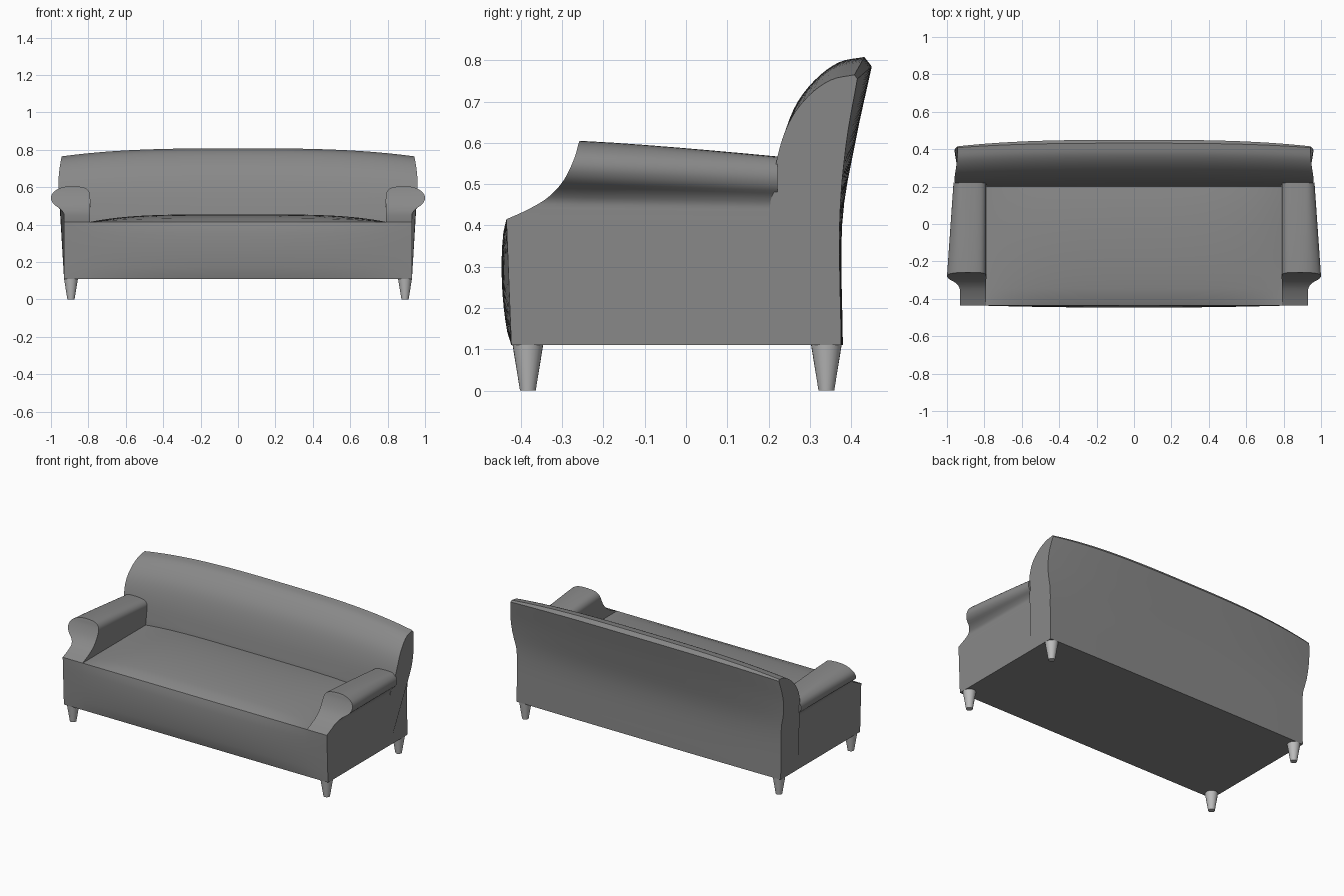
import bpy, bmesh, math
from mathutils import Vector

if "Cube" in bpy.data.objects:
    bpy.data.objects.remove(bpy.data.objects["Cube"])


def make_material(name, value):
    mat = bpy.data.materials.new(name)
    mat.use_nodes = True
    color = (value, value, value, 1)
    mat.diffuse_color = color
    mat.node_tree.nodes["Principled BSDF"].inputs["Base Color"].default_value = color
    return mat


fabric = make_material("grey fabric", 0.25)
leg_paint = make_material("light grey leg", 0.5)


def spline(points, steps=4):
    """Smooth open curve through the given points."""
    pts = [Vector(p) for p in points]
    pts = [2 * pts[0] - pts[1]] + pts + [2 * pts[-1] - pts[-2]]
    out = []
    for a, b, c, d in zip(pts, pts[1:], pts[2:], pts[3:]):
        for i in range(steps):
            t = i / steps
            out.append(0.5 * (2 * b + (c - a) * t + (2 * a - 5 * b + 4 * c - d) * t ** 2
                              + (3 * b - a - 3 * c + d) * t ** 3))
    return out + [pts[-2]]


def loft(name, rings, mat, angle=40):
    """Skin closed rings of equal length and cap both ends."""
    bm = bmesh.new()
    loops = [[bm.verts.new(p) for p in ring] for ring in rings]
    n = len(loops[0])
    for lower, upper in zip(loops, loops[1:]):
        for i in range(n):
            j = (i + 1) % n
            bm.faces.new((lower[i], lower[j], upper[j], upper[i]))
    bm.faces.new(loops[0])
    bm.faces.new(loops[-1])
    bmesh.ops.recalc_face_normals(bm, faces=bm.faces)
    mesh = bpy.data.meshes.new(name)
    bm.to_mesh(mesh)
    bm.free()
    mesh.materials.append(mat)
    obj = bpy.data.objects.new(name, mesh)
    bpy.context.collection.objects.link(obj)
    bpy.ops.object.select_all(action='DESELECT')
    obj.select_set(True)
    bpy.context.view_layer.objects.active = obj
    bpy.ops.object.shade_smooth_by_angle(angle=math.radians(angle))
    return obj


W = 0.93       # half width of the body
SEAT = 0.79    # half width between the arms
FLOOR = 0.11   # underside height
TOP = 0.415    # seat edge height

# Seat base: bowed front and crowned top, swept from side to side
base_x = [-W, -0.86] + [SEAT * math.sin(math.pi * i / 32) for i in range(-16, 17)] + [0.86, W]


def base_ring(x):
    bow = 1 - (abs(x) / W) ** 2.5
    crown = 0.04 * (1 - min(1, abs(x) / SEAT) ** 4)
    ring = [(x, 0.2, FLOOR)]
    for i in range(11):
        v = i / 10
        y = -0.423 - 0.012 * v - 0.017 * bow * math.sin(math.pi * v) ** 0.6
        ring.append((x, y, FLOOR + (TOP - FLOOR) * v))
    for i in range(1, 15):
        v = i / 14
        z = TOP + crown * min(1, math.sin(math.pi * v * 0.9) ** 0.5)
        ring.append((x, -0.435 + 0.635 * v, z))
    return ring


loft("seat_base", [base_ring(x) for x in base_x], fabric)

# Backrest: side and middle profiles blended along the width
rear_side = spline([(0.376, FLOOR), (0.372, 0.40), (0.387, 0.59), (0.415, 0.755)])
rear_mid = spline([(0.380, FLOOR), (0.378, 0.40), (0.410, 0.60), (0.450, 0.785)])
front_side = spline([(0.408, 0.765), (0.35, 0.752), (0.295, 0.712), (0.25, 0.65), (0.22, 0.56), (0.2, 0.42)])
front_mid = spline([(0.432, 0.808), (0.37, 0.795), (0.31, 0.75), (0.26, 0.68), (0.225, 0.57), (0.2, 0.42)])
side = rear_side + front_side + [Vector((0.2, FLOOR))]
middle = rear_mid + front_mid + [Vector((0.2, FLOOR))]


def flare(z):
    if z < 0.44:
        return W
    return W + 0.025 * math.sin(math.pi * min(1, (z - 0.44) / 0.36)) + 0.005 * min(1, (z - 0.44) / 0.1)


def back_ring(u):
    t = 1 - abs(u) ** 3
    ring = []
    for a, b in zip(side, middle):
        p = a.lerp(b, t)
        ring.append((u * flare(a.y), p.x, p.y))
    return ring


loft("backrest", [back_ring(math.sin(math.pi * i / 40)) for i in range(-20, 21)], fabric)

# Rolled arms: rows of height, inner x, outer x and front y
arm_rows = spline([
    (TOP, 0.79, 0.93, -0.435), (0.435, 0.79, 0.93, -0.39), (0.46, 0.79, 0.932, -0.345),
    (0.485, 0.79, 0.952, -0.316), (0.51, 0.79, 0.986, -0.296), (0.54, 0.79, 1.0, -0.28),
    (0.57, 0.793, 0.99, -0.268), (0.592, 0.81, 0.96, -0.262), (0.602, 0.84, 0.928, -0.259),
    (0.605, 0.88, 0.9, -0.258)], 3)


def arm_ring(row, s):
    z, inner, outer, front = row
    ring = []
    # Outer edge runs front to back, inner edge returns
    for i in range(7):
        t = i / 6
        zt = TOP + (z - TOP) * (1 - 0.2 * t ** 1.2)
        ring.append((s * (outer - (outer - W) * 0.5 * t * (outer > W)), front + (0.222 - front) * t, zt))
    return ring + [(s * inner, y, zt) for _, y, zt in reversed(ring)]


for label, s in (("left", 1), ("right", -1)):
    loft(label + "_arm", [arm_ring(r, s) for r in arm_rows], fabric, 50)

# Tapered round legs
for end, y in (("front", -0.383), ("back", 0.34)):
    for label, s in (("left", 1), ("right", -1)):
        rings = [[(s * 0.893 + r * math.cos(k * math.pi / 12), y + r * math.sin(k * math.pi / 12), z)
                  for k in range(24)] for r, z in ((0.019, 0), (0.037, FLOOR))]
        loft(f"{end}_{label}_leg", rings, leg_paint)
